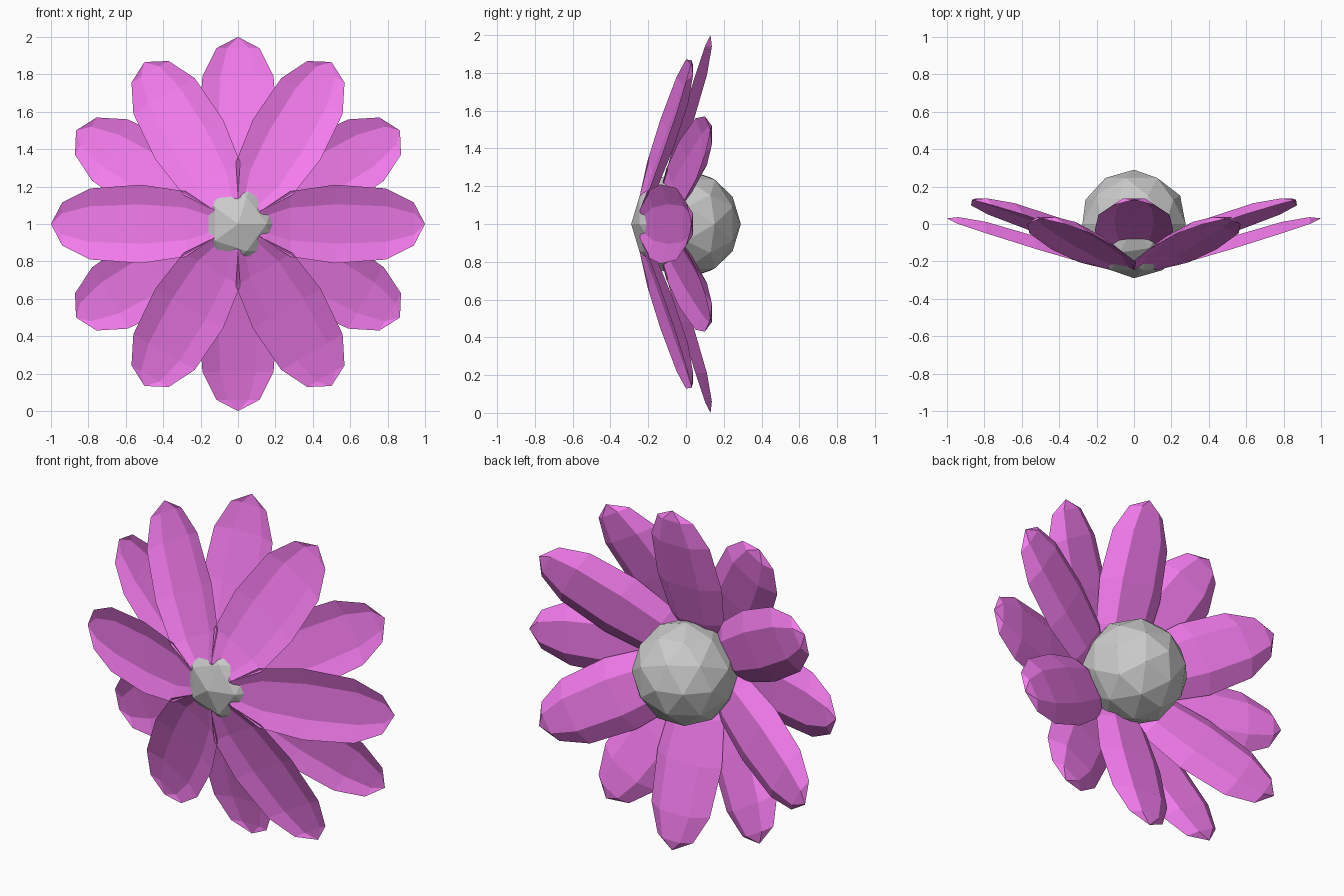
import bpy, bmesh
from math import radians, pi
from mathutils import Matrix

if "Cube" in bpy.data.objects:
    bpy.data.objects.remove(bpy.data.objects["Cube"])

pink = bpy.data.materials.new("petal_pink")
pink.diffuse_color = (0.9, 0.2, 0.85, 1)
pink.use_nodes = True
pink.node_tree.nodes["Principled BSDF"].inputs["Base Color"].default_value = pink.diffuse_color

# Petal outline: distance from the centre, half width, depth of the rim
OUTLINE = [(0.13, 0.075, -0.245), (0.28, 0.175, -0.205), (0.52, 0.21, -0.135),
           (0.79, 0.19, -0.05), (0.94, 0.115, 0.0)]
ROOT, TIP = (0.03, 0, -0.24), (1.0, 0, 0.03)


def petal_mesh():
    """Cupped petal along +x: hollow front (-y), faceted bulge at the back."""
    bm = bmesh.new()
    rings = []
    for r, w, y in OUTLINE:
        ring = []
        bulge = w / 0.21
        for t, depth in ((-1, 0), (-0.5, 0.09), (0.5, 0.09), (1, 0),
                         (0.5, 0.05), (-0.5, 0.05)):
            ring.append(bm.verts.new((r, y + depth * bulge * (1 - t * t), w * t)))
        rings.append(ring)
    n = 6
    for a, b in zip(rings, rings[1:]):
        for i in range(n):
            j = (i + 1) % n
            bm.faces.new((a[i], a[j], b[j], b[i]))
    for ring, (r, z, y) in ((rings[0], ROOT), (rings[-1], TIP)):
        end = bm.verts.new((r, y, z))
        for i in range(n):
            bm.faces.new((ring[i], ring[(i + 1) % n], end))
    bmesh.ops.triangulate(bm, faces=bm.faces[:])
    bmesh.ops.recalc_face_normals(bm, faces=bm.faces[:])
    me = bpy.data.meshes.new("petal")
    bm.to_mesh(me)
    bm.free()
    me.materials.append(pink)
    return me


# Two rings of six petals, the back ring turned by half a step
mesh = petal_mesh()
for name, start, shift in (("front_petal", 0, 0.0), ("back_petal", 30, 0.1)):
    for k in range(6):
        ob = bpy.data.objects.new(f"{name}_{k + 1}", mesh)
        bpy.context.collection.objects.link(ob)
        ob.matrix_world = (Matrix.Translation((0, shift, 1))
                           @ Matrix.Rotation(radians(start + 60 * k), 4, 'Y'))

# Faceted flower centre
bpy.ops.mesh.primitive_ico_sphere_add(subdivisions=2, radius=0.29,
                                      location=(0, 0, 1), rotation=(pi / 2, 0, 0))
bpy.context.object.name = "flower_centre"
